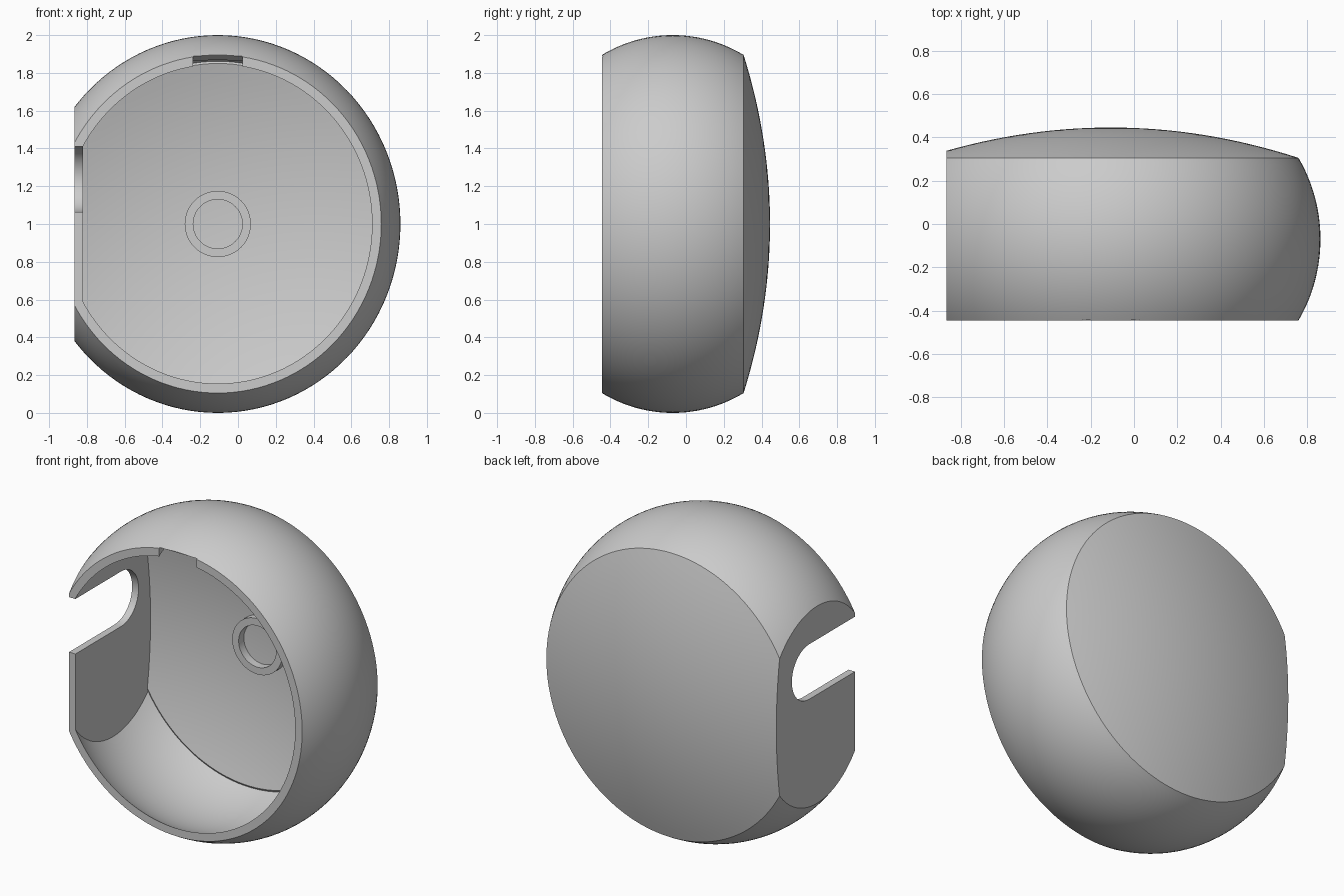
import bpy, bmesh, math
from mathutils import Vector

cube = bpy.data.objects.get("Cube")
if cube:
    bpy.data.objects.remove(cube)

grey = bpy.data.materials.new("plain grey")
grey.use_nodes = True
GREY = (0.6, 0.6, 0.6, 1)
grey.diffuse_color = GREY
grey.node_tree.nodes["Principled BSDF"].inputs["Base Color"].default_value = GREY

CX, CZ = -0.107, 1.0      # axis of the bowl
FRONT, BACK = -0.445, 0.305
MID = (FRONT + BACK) / 2
SQUASH = 0.967            # bowl is slightly narrower than tall
WALL = 0.05
SEGS = 128


def arc(r_edge, bulge, y0, y1, n):
    """Shallow circular arc from (r_edge, y0) to (r_edge, y1)."""
    half = (y1 - y0) / 2
    R = (half ** 2 + bulge ** 2) / (2 * bulge)
    a = math.asin(half / R)
    mid = (y0 + y1) / 2
    out = []
    for i in range(n + 1):
        t = -a + 2 * a * i / n
        out.append((r_edge + bulge - R + R * math.cos(t), mid + R * math.sin(t)))
    return out


def dome(r, y, height, n):
    """Shallow cap from the rim to the axis."""
    return [(r * (1 - i / n), y + height * (1 - (1 - i / n) ** 2)) for i in range(1, n + 1)]


def make_object(name, bm):
    bmesh.ops.recalc_face_normals(bm, faces=bm.faces)
    mesh = bpy.data.meshes.new(name)
    bm.to_mesh(mesh)
    bm.free()
    mesh.materials.append(grey)
    obj = bpy.data.objects.new(name, mesh)
    bpy.context.collection.objects.link(obj)
    return obj


def lathe(name, profile, squash=1.0, cut_x=None):
    """Revolve (radius, y) points round the bowl axis; optionally slice flat at cut_x."""
    bm = bmesh.new()
    verts = [bm.verts.new((r, y, 0)) for r, y in profile]
    edges = [bm.edges.new(p) for p in zip(verts, verts[1:])]
    bmesh.ops.spin(bm, geom=verts + edges, cent=(0, 0, 0), axis=(0, 1, 0),
                   angle=math.tau, steps=SEGS)
    bmesh.ops.remove_doubles(bm, verts=bm.verts, dist=1e-5)
    for v in bm.verts:
        v.co = Vector((v.co.x * squash + CX, v.co.y, v.co.z + CZ))
    if cut_x is not None:
        cut = bmesh.ops.bisect_plane(bm, geom=bm.verts[:] + bm.edges[:] + bm.faces[:],
                                     plane_co=(cut_x, 0, 0), plane_no=(-1, 0, 0),
                                     clear_outer=True)
        rim = [e for e in cut["geom_cut"] if isinstance(e, bmesh.types.BMEdge)]
        bmesh.ops.edgeloop_fill(bm, edges=rim)
    return make_object(name, bm)


def prism(name, points, direction):
    """Extrude a closed outline along a direction."""
    bm = bmesh.new()
    face = bm.faces.new([bm.verts.new(p) for p in points])
    new = bmesh.ops.extrude_face_region(bm, geom=[face])["geom"]
    bmesh.ops.translate(bm, vec=direction,
                        verts=[v for v in new if isinstance(v, bmesh.types.BMVert)])
    return make_object(name, bm)


# Solid outer body with a flat side
shell = lathe("bowl_shell",
              [(0, FRONT)] + arc(0.895, 0.105, FRONT, BACK, 24) + dome(0.895, BACK, 0.14, 16),
              SQUASH, -0.865)

# Hollow, flat on the same side
inner_back = BACK - 0.035
hollow = lathe("hollow_cutter",
               [(0, FRONT - 0.1), (0.845, FRONT - 0.1)]
               + arc(0.845, 0.105, FRONT, BACK, 24)[:-1]
               + [(0.85, inner_back)] + dome(0.85, inner_back, 0.13, 16),
               SQUASH, -0.82)

# Round-ended slot through the flat side, open to the front
SLOT_Z, SLOT_R, SLOT_Y = 1.237, 0.173, 0.01
outline = [(-1, FRONT - 0.1, SLOT_Z - SLOT_R)]
for i in range(25):
    a = math.pi * (i / 24 - 0.5)
    outline.append((-1, SLOT_Y + SLOT_R * math.cos(a), SLOT_Z + SLOT_R * math.sin(a)))
outline.append((-1, FRONT - 0.1, SLOT_Z + SLOT_R))
slot = prism("slot_cutter", outline, (0.3, 0, 0))

# Sloped notch under the top rim
notch = prism("notch_cutter",
              [(CX - 0.13, y, z) for y, z in
               [(-0.47, 1.78), (-0.47, 1.905), (-0.39, 1.86), (-0.39, 1.78)]],
              (0.26, 0, 0))

for cutter in (hollow, slot, notch):
    mod = shell.modifiers.new(cutter.name, 'BOOLEAN')
    mod.operation = 'DIFFERENCE'
    mod.solver = 'EXACT'
    mod.object = cutter
    cutter.hide_render = True

# Apply the cuts, then drop the cutters
bpy.context.view_layer.update()
cut_mesh = bpy.data.meshes.new_from_object(
    shell.evaluated_get(bpy.context.evaluated_depsgraph_get()))
shell.modifiers.clear()
shell.data = cut_mesh
for cutter in (hollow, slot, notch):
    bpy.data.objects.remove(cutter)

# Raised ring in the middle of the inner back
ring = lathe("centre_ring", [(0.13, 0.41), (0.13, 0.345), (0.175, 0.345),
                             (0.175, 0.41), (0.13, 0.41)])

for obj in (shell, ring):
    bpy.ops.object.select_all(action='DESELECT')
    obj.select_set(True)
    bpy.context.view_layer.objects.active = obj
    bpy.ops.object.shade_smooth_by_angle(angle=math.radians(25))
